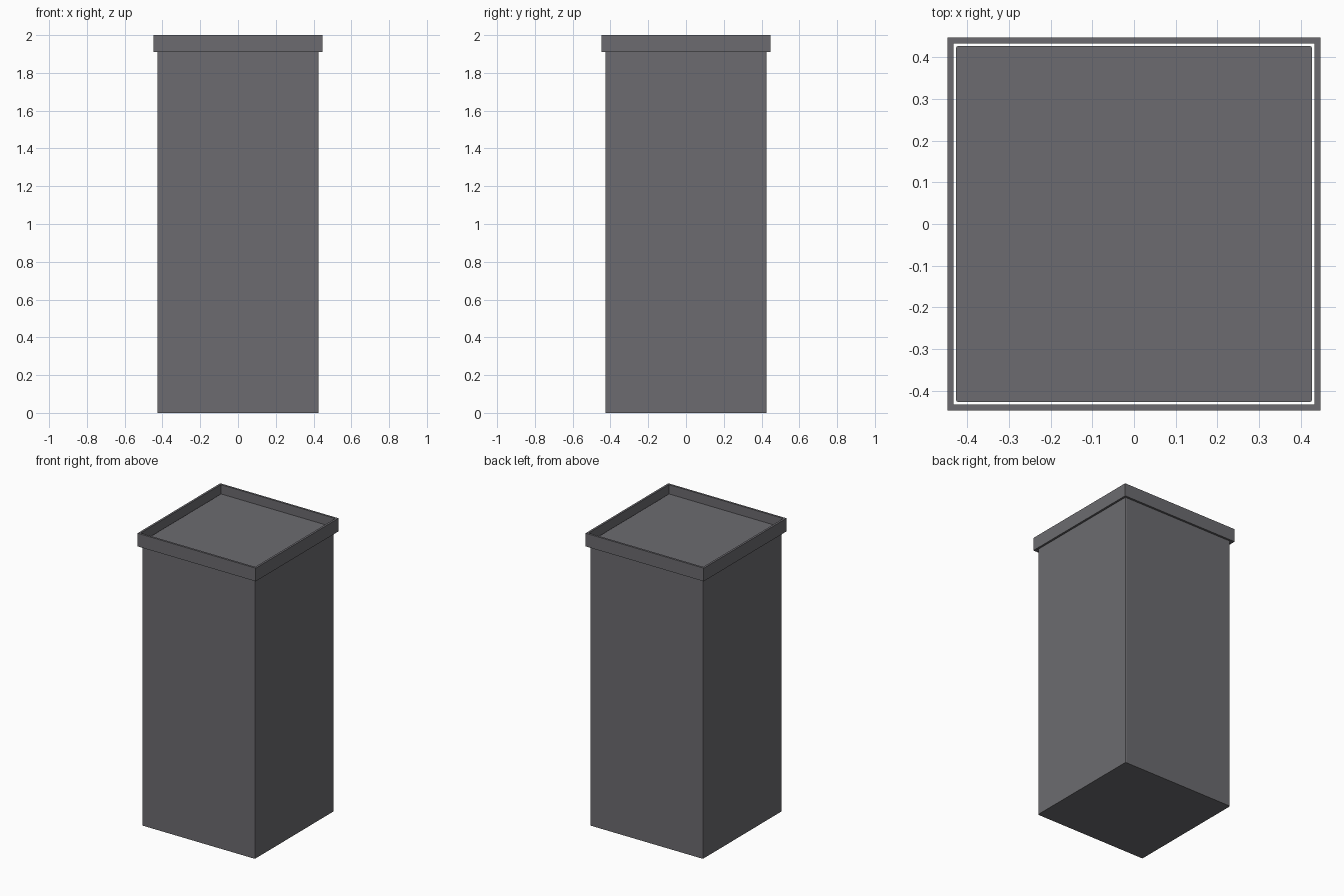
import bpy, bmesh

if "Cube" in bpy.data.objects:
    bpy.data.objects.remove(bpy.data.objects["Cube"])

grey = bpy.data.materials.new("dark_grey")
grey.diffuse_color = (0.15, 0.148, 0.16, 1)
grey.use_nodes = True
grey.node_tree.nodes["Principled BSDF"].inputs["Base Color"].default_value = grey.diffuse_color


def make_object(name, bm):
    bmesh.ops.recalc_face_normals(bm, faces=bm.faces)
    mesh = bpy.data.meshes.new(name)
    bm.to_mesh(mesh)
    bm.free()
    mesh.materials.append(grey)
    obj = bpy.data.objects.new(name, mesh)
    bpy.context.collection.objects.link(obj)
    return obj


def box(half, z0, z1):
    bm = bmesh.new()
    bmesh.ops.create_cube(bm, size=1)
    for v in bm.verts:
        v.co.x *= 2 * half
        v.co.y *= 2 * half
        v.co.z = z1 if v.co.z > 0 else z0
    return bm


# Tall square body, with slightly softened upright corners
bm = box(0.427, 0, 1.94)
uprights = [e for e in bm.edges if abs(e.verts[0].co.z - e.verts[1].co.z) > 1]
bmesh.ops.bevel(bm, geom=uprights, offset=0.006, segments=2, profile=0.5,
                affect='EDGES')
make_object("body", bm)

# Overhanging raised rim: a square tube around the top of the body
bm = box(0.447, 1.91, 2.0)
caps = [f for f in bm.faces if abs(f.normal.z) > 0.5]
bmesh.ops.inset_individual(bm, faces=caps, thickness=0.02)
bmesh.ops.bridge_loops(bm, edges=[e for f in caps for e in f.edges])
bmesh.ops.delete(bm, geom=caps, context='FACES_ONLY')
make_object("rim", bm)
